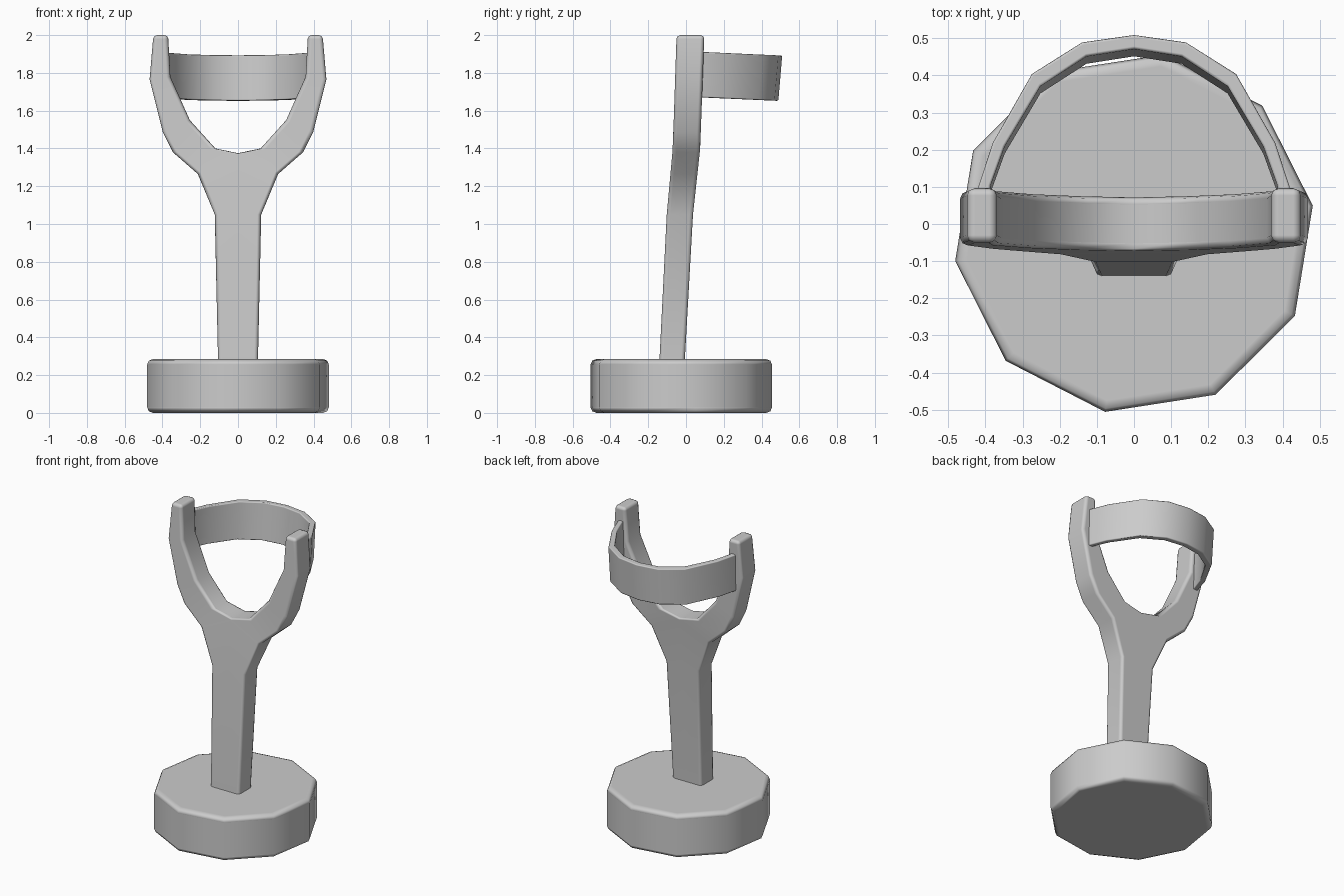
import bpy, bmesh, math

if "Cube" in bpy.data.objects:
    bpy.data.objects.remove(bpy.data.objects["Cube"])


def make(name, verts, faces, bevel, mirror=False, angle=45):
    me = bpy.data.meshes.new(name)
    me.from_pydata(verts, [], faces)
    bm = bmesh.new()
    bm.from_mesh(me)
    bmesh.ops.recalc_face_normals(bm, faces=bm.faces)
    for f in bm.faces:
        f.smooth = True
    bm.to_mesh(me)
    bm.free()
    ob = bpy.data.objects.new(name, me)
    bpy.context.collection.objects.link(ob)
    if mirror:
        m = ob.modifiers.new("Mirror", 'MIRROR')
        m.use_clip = True
    b = ob.modifiers.new("Bevel", 'BEVEL')
    b.width = bevel
    b.segments = 2
    b.limit_method = 'ANGLE'
    b.angle_limit = math.radians(angle)
    b.harden_normals = True
    return ob


def lerp(table, z):
    for (z0, y0), (z1, y1) in zip(table, table[1:]):
        if z <= z1:
            return y0 + (y1 - y0) * (z - z0) / (z1 - z0)
    return table[-1][1]


# base: ten-sided puck
n = 10
verts = []
for z in (0, 0.285):
    for i in range(n):
        a = math.radians(8.8) + math.tau * i / n
        verts.append((0.487 * math.cos(a), -0.025 + 0.487 * math.sin(a), z))
faces = [(i, (i + 1) % n, n + (i + 1) % n, n + i) for i in range(n)]
faces += [tuple(range(n)), tuple(range(n, 2 * n))]
make("base", verts, faces, 0.03)

# forked handle: right half as a strip of outer/inner pairs, mirrored
outer = [(0.105, 0.25), (0.123, 1.05), (0.213, 1.265), (0.345, 1.38),
         (0.398, 1.485), (0.468, 1.765), (0.448, 2.0)]
inner = [(0, 0.25), (0, 1.05), (0, 1.375), (0.12, 1.4),
         (0.255, 1.55), (0.358, 1.78), (0.37, 2.0)]
front = [(0.25, -0.142), (1.05, -0.102), (1.4, -0.07), (2.0, -0.05)]
back = [(0.25, -0.008), (1.05, 0.037), (1.26, 0.06), (1.4, 0.075), (2.0, 0.097)]
verts, faces = [], []
for (xo, zo), (xi, zi) in zip(outer, inner):
    verts += [(xo, lerp(front, zo), zo), (xi, lerp(front, zi), zi),
              (xi, lerp(back, zi), zi), (xo, lerp(back, zo), zo)]
last = len(outer) - 1
for k in range(last):
    a, b = 4 * k, 4 * k + 4
    for j in range(4):
        if j == 1 and k < 2:      # open along the mirror plane
            continue
        j2 = (j + 1) % 4
        faces.append((a + j, a + j2, b + j2, b + j))
faces += [(0, 1, 2, 3), tuple(4 * last + j for j in range(4))]
make("forked_handle", verts, faces, 0.02, mirror=True)

# sling band: half loop between the prongs, slightly tilted back
out = [(0.425, 0.06), (0.418, 0.1), (0.38, 0.215), (0.275, 0.4), (0.14, 0.485), (0, 0.505)]
inn = [(0.39, 0.06), (0.386, 0.1), (0.348, 0.205), (0.252, 0.367), (0.128, 0.447), (0, 0.467)]
verts, faces = [], []
for o, i in zip(out, inn):
    for (x, y), z in ((o, 1.67), (i, 1.67), (i, 1.91), (o, 1.91)):
        verts.append((x, y + 0.085 * (z - 1.86), z - 0.045 * (y - 0.1)))
for k in range(len(out) - 1):
    a, b = 4 * k, 4 * k + 4
    for j in range(4):
        j2 = (j + 1) % 4
        faces.append((a + j, a + j2, b + j2, b + j))
faces.append((0, 1, 2, 3))
# keep the mid seam exactly on the mirror plane
make("sling_band", verts, faces, 0.007, mirror=True)
